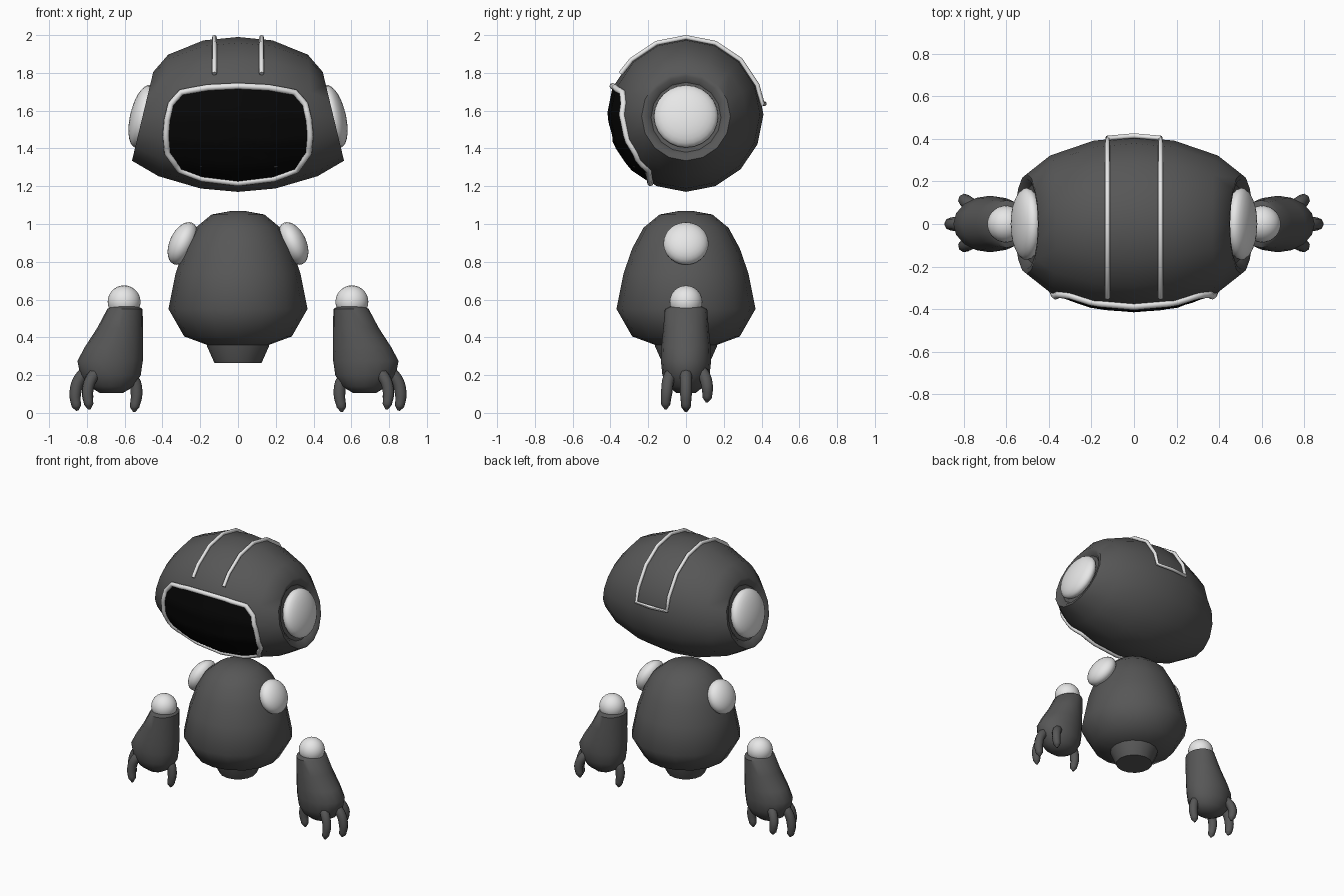
import bpy, bmesh, math
from mathutils import Vector, Matrix
from mathutils.bvhtree import BVHTree

if "Cube" in bpy.data.objects:
    bpy.data.objects.remove(bpy.data.objects["Cube"])


def material(name, value):
    m = bpy.data.materials.new(name)
    m.diffuse_color = (value, value, value, 1)
    m.use_nodes = True
    m.node_tree.nodes["Principled BSDF"].inputs["Base Color"].default_value = m.diffuse_color
    return m


GREY = material("dark_grey", 0.095)
WHITE = material("white", 0.8)
BLACK = material("black", 0.002)


def finish(obj, mat, angle=50):
    obj.data.materials.clear()
    obj.data.materials.append(mat)
    bpy.ops.object.select_all(action='DESELECT')
    obj.select_set(True)
    bpy.context.view_layer.objects.active = obj
    bpy.ops.object.shade_smooth_by_angle(angle=math.radians(angle))
    return obj


def from_bmesh(name, bm, mat, angle=50):
    me = bpy.data.meshes.new(name)
    bm.to_mesh(me)
    obj = bpy.data.objects.new(name, me)
    bpy.context.collection.objects.link(obj)
    return finish(obj, mat, angle)


def loft(rings):
    """Skin a list of equal rings and cap both ends."""
    bm = bmesh.new()
    vs = [[bm.verts.new(p) for p in r] for r in rings]
    n = len(vs[0])
    for a, b in zip(vs, vs[1:]):
        for i in range(n):
            j = (i + 1) % n
            bm.faces.new((a[i], a[j], b[j], b[i]))
    bm.faces.new(vs[0])
    bm.faces.new(vs[-1])
    bmesh.ops.recalc_face_normals(bm, faces=bm.faces)
    return bm


def flat_ring(cx, cz, rx, ry, n=16):
    return [(cx + rx * math.cos(math.tau * i / n), ry * math.sin(math.tau * i / n), cz)
            for i in range(n)]


def ball(name, centre, radii, mat, tilt=0, segs=24, rings=14):
    """Ellipsoid whose first radius lies along x before tilting about y."""
    bm = bmesh.new()
    bmesh.ops.create_uvsphere(bm, u_segments=segs, v_segments=rings, radius=1)
    m = Matrix.Translation(centre) @ Matrix.Rotation(tilt, 4, 'Y') @ Matrix.Diagonal((*radii, 1))
    m = m @ Matrix.Rotation(math.pi / 2, 4, 'Y')
    bm.transform(m)
    return from_bmesh(name, bm, mat)


def tube(name, points, depth, mat, radii=None, closed=False, smooth=False):
    """Round bar along a path."""
    cu = bpy.data.curves.new(name, 'CURVE')
    cu.dimensions = '3D'
    cu.bevel_depth = depth
    cu.bevel_resolution = 2
    cu.use_fill_caps = True
    cu.resolution_u = 4
    sp = cu.splines.new('BEZIER' if smooth else 'POLY')
    pts = sp.bezier_points if smooth else sp.points
    pts.add(len(points) - 1)
    for i, p in enumerate(points):
        pts[i].co = p if smooth else (*p, 1)
        pts[i].radius = radii[i] if radii else 1
        if smooth:
            pts[i].handle_left_type = pts[i].handle_right_type = 'AUTO'
    sp.use_cyclic_u = closed
    tmp = bpy.data.objects.new(name + "_path", cu)
    bpy.context.collection.objects.link(tmp)
    dg = bpy.context.evaluated_depsgraph_get()
    me = bpy.data.meshes.new_from_object(tmp.evaluated_get(dg))
    bpy.data.objects.remove(tmp)
    obj = bpy.data.objects.new(name, me)
    bpy.context.collection.objects.link(obj)
    return finish(obj, mat)


# Head: rings around the x axis, the end rings tilted, with a recessed ear socket
HZ = 1.58


def head_ring(x, r, slope, zc=HZ, n=16):
    out = []
    for i in range(n):
        a = math.tau * i / n
        dz = r * math.cos(a)
        out.append((x - math.copysign(slope, x) * dz, r * math.sin(a), zc + dz))
    return out


half = [(0.19, 0.392, 0.02, HZ), (0.395, 0.322, 0.08, 1.575), (0.505, 0.235, 0.24, 1.57),
        (0.503, 0.212, 0.24, 1.57), (0.478, 0.185, 0.24, 1.565)]
rings = [head_ring(-x, r, s, z) for x, r, s, z in reversed(half)]
rings.append(head_ring(0, 0.41, 0))
rings += [head_ring(x, r, s, z) for x, r, s, z in half]
head_bm = loft(rings)
surface = BVHTree.FromBMesh(head_bm)
from_bmesh("head", head_bm, GREY, 40)


def on_face(x, z, lift):
    """Point on the front of the head, lifted off the surface."""
    hit, normal, _, _ = surface.ray_cast(Vector((x, -2, z)), Vector((0, 1, 0)))
    return hit + Vector((0, -lift, 0))


# Visor outline, mirrored then subdivided
right = [(0, 1.73), (0.16, 1.722), (0.30, 1.697), (0.355, 1.635), (0.375, 1.55), (0.382, 1.47),
         (0.374, 1.375), (0.31, 1.285), (0.19, 1.24), (0, 1.217)]
outline = right + [(-x, z) for x, z in reversed(right[1:-1])]
fine = []
for (x0, z0), (x1, z1) in zip(outline, outline[1:] + outline[:1]):
    for t in (0, 1 / 3, 2 / 3):
        fine.append((x0 + (x1 - x0) * t, z0 + (z1 - z0) * t))

# Visor plate: concentric rings laid on the head
bm = bmesh.new()
MZ = 1.48
levels = [[bm.verts.new(on_face(x * s, MZ + (z - MZ) * s, 0.008)) for x, z in fine]
          for s in (1, 0.88, 0.75, 0.6, 0.45, 0.3, 0.15)]
n = len(fine)
for a, b in zip(levels, levels[1:]):
    for i in range(n):
        j = (i + 1) % n
        bm.faces.new((a[i], a[j], b[j], b[i]))
bm.faces.new(levels[-1])
bmesh.ops.recalc_face_normals(bm, faces=bm.faces)
if sum(f.normal.y * f.calc_area() for f in bm.faces) > 0:
    bmesh.ops.reverse_faces(bm, faces=bm.faces)
from_bmesh("visor", bm, BLACK)
tube("visor_frame", [on_face(x, z, 0.008) for x, z in fine], 0.017, WHITE, closed=True)

# Head stripe: two bars over the top joined by a bar at the back
angles = [-58] + [22.5 * i for i in range(-2, 4)] + [82]
arc = [(0.408 * math.sin(math.radians(a)), HZ + 0.408 * math.cos(math.radians(a))) for a in angles]
path = [(-0.125, y, z) for y, z in arc] + [(0, 0.415, arc[-1][1])]
path += [(0.125, y, z) for y, z in reversed(arc)]
tube("head_stripe", path, 0.0125, WHITE)

# Body: turned profile
profile = [(1.07, 0.03), (1.05, 0.14), (0.98, 0.225), (0.87, 0.285), (0.74, 0.33), (0.55, 0.368),
           (0.405, 0.285), (0.355, 0.15), (0.34, 0.05)]
from_bmesh("body", loft([flat_ring(0, z, r, r) for z, r in profile]), GREY)
collar = [(0.39, 0.17), (0.35, 0.163), (0.265, 0.125)]
from_bmesh("body_base", loft([flat_ring(0, z, r, r) for z, r in collar]), GREY)

# Forearm sections: height, inner x, outer x, half depth
sections = [(0.565, 0.53, 0.67, 0.08), (0.55, 0.505, 0.692, 0.112), (0.45, 0.503, 0.745, 0.12),
            (0.35, 0.502, 0.81, 0.13), (0.275, 0.504, 0.85, 0.133), (0.2, 0.515, 0.835, 0.125),
            (0.14, 0.55, 0.79, 0.095), (0.105, 0.61, 0.73, 0.05)]
fingers = {
    "thumb": [(0.61, 0, 0.21), (0.555, 0, 0.175), (0.537, 0, 0.10), (0.548, 0, 0.03), (0.55, 0, 0.005)],
    "outer_finger": [(0.78, 0, 0.23), (0.835, 0, 0.185), (0.862, 0, 0.10), (0.855, 0, 0.035),
                     (0.85, 0, 0.012)],
    "front_finger": [(0.73, -0.06, 0.23), (0.775, -0.09, 0.185), (0.797, -0.102, 0.11),
                     (0.79, -0.107, 0.045), (0.787, -0.107, 0.018)],
    "back_finger": [(0.73, 0.06, 0.24), (0.775, 0.095, 0.20), (0.797, 0.112, 0.14),
                    (0.79, 0.112, 0.08), (0.787, 0.11, 0.055)],
}

for side, label in ((-1, "left"), (1, "right")):
    ball(label + "_ear", (side * 0.505, 0, 1.57), (0.066, 0.17, 0.17), WHITE, -side * 0.235)
    ball(label + "_shoulder", (side * 0.292, 0, 0.897), (0.07, 0.12, 0.12), WHITE, -side * 0.43)
    ball(label + "_arm_joint", (side * 0.603, 0, 0.588), (0.087, 0.087, 0.087), WHITE)
    arm = [flat_ring(side * (a + b) / 2, z, (b - a) / 2, d) for z, a, b, d in sections]
    from_bmesh(label + "_forearm", loft(arm), GREY)
    for name, pts in fingers.items():
        tube(label + "_" + name, [(side * x, y, z) for x, y, z in pts], 0.031, GREY,
             radii=[1, 1.05, 1, 0.8, 0.2], smooth=True)
